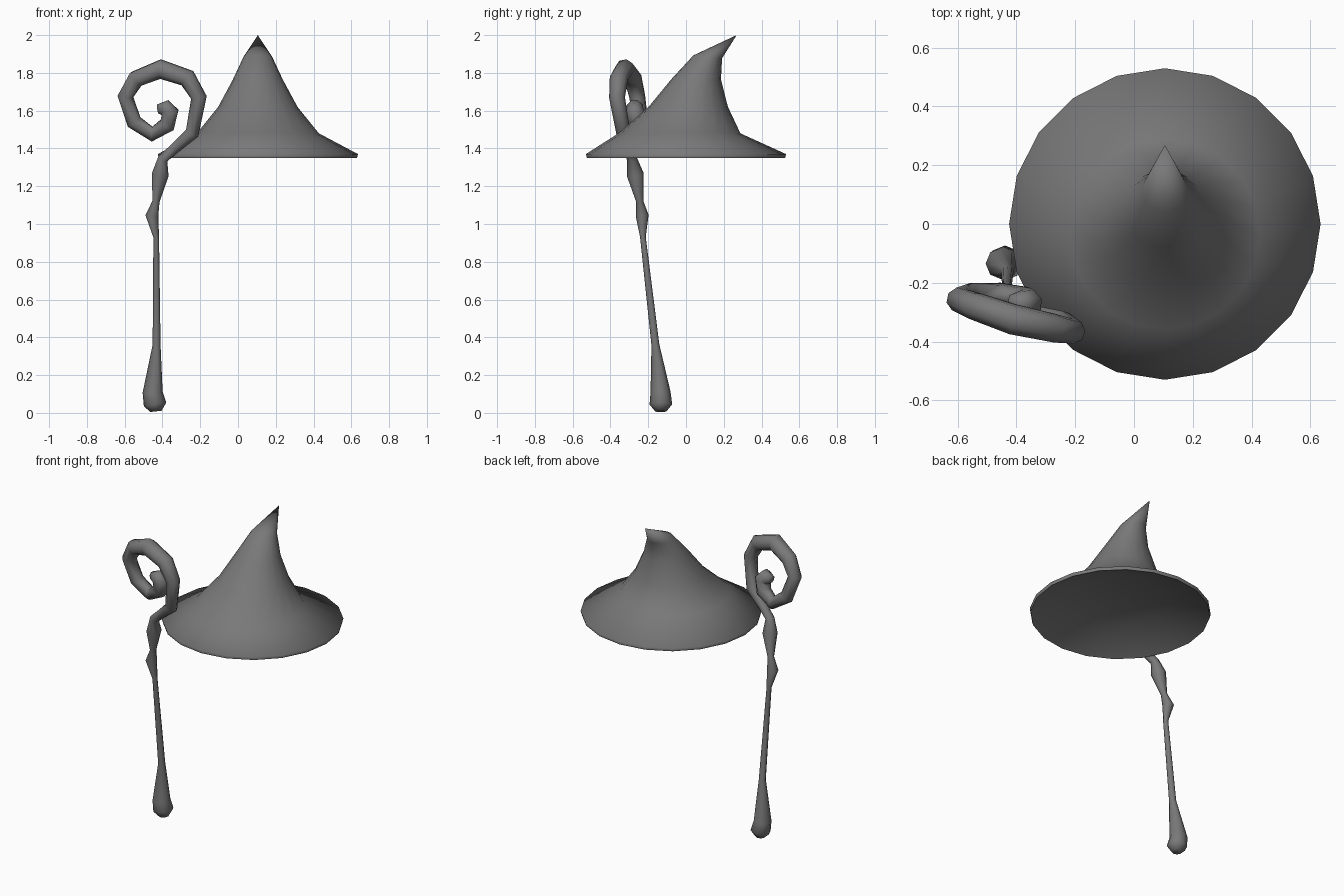
import bpy, bmesh
from math import cos, sin, tau, radians

if "Cube" in bpy.data.objects:
    bpy.data.objects.remove(bpy.data.objects["Cube"])

dark = bpy.data.materials.new("dark_grey")
dark.diffuse_color = (0.19, 0.19, 0.19, 1)
dark.use_nodes = True
dark.node_tree.nodes["Principled BSDF"].inputs["Base Color"].default_value = dark.diffuse_color


def finish(obj, angle):
    obj.data.materials.append(dark)
    bpy.ops.object.select_all(action='DESELECT')
    bpy.context.view_layer.objects.active = obj
    obj.select_set(True)
    bpy.ops.object.shade_smooth_by_angle(angle=radians(angle))


# Hat: 20-sided rings (centre y, z, radius, tilt) from the hollow of the
# underside, out round the brim and up the crown, leaning back to a point
SIDES, HAT_X = 20, 0.105
RINGS = [(-0.02, 1.46, 0.30, 0), (0, 1.35, 0.525, 0), (0, 1.37, 0.53, 0),
         (-0.035, 1.48, 0.323, 0), (0.012, 1.62, 0.21, 0),
         (0.053, 1.765, 0.132, 0), (0.115, 1.885, 0.076, -0.1)]
bm = bmesh.new()
loops = []
for cy, z, r, tilt in RINGS:
    loops.append([bm.verts.new((HAT_X + r * cos(i * tau / SIDES),
                                cy + r * sin(i * tau / SIDES),
                                z + tilt * r * sin(i * tau / SIDES)))
                  for i in range(SIDES)])
tip = bm.verts.new((HAT_X, 0.268, 2.0))
for i in range(SIDES):
    j = (i + 1) % SIDES
    for a, b in zip(loops, loops[1:]):
        bm.faces.new((a[i], a[j], b[j], b[i]))
    bm.faces.new((loops[-1][i], loops[-1][j], tip))
bm.faces.new(loops[0][::-1])
bmesh.ops.recalc_face_normals(bm, faces=bm.faces)
mesh = bpy.data.meshes.new("pointed_hat")
bm.to_mesh(mesh)
bm.free()
hat = bpy.data.objects.new("pointed_hat", mesh)
bpy.context.collection.objects.link(hat)
finish(hat, 85)

# Staff: tapered 8-sided tube (x, y, z, radius) from foot to inner end of the spiral
PATH = [
    (-0.435, -0.133, 0.008, 0.03), (-0.439, -0.133, 0.045, 0.06),
    (-0.452, -0.135, 0.11, 0.053), (-0.431, -0.162, 0.36, 0.021),
    (-0.433, -0.228, 0.93, 0.015), (-0.456, -0.232, 1.045, 0.034),
    (-0.434, -0.245, 1.12, 0.019), (-0.412, -0.268, 1.26, 0.045),
    (-0.398, -0.286, 1.345, 0.027), (-0.335, -0.305, 1.40, 0.028),
    (-0.243, -0.332, 1.48, 0.037), (-0.207, -0.365, 1.67, 0.042),
    (-0.268, -0.355, 1.772, 0.049), (-0.41, -0.325, 1.82, 0.053),
    (-0.54, -0.28, 1.768, 0.048), (-0.596, -0.258, 1.675, 0.043),
    (-0.55, -0.242, 1.54, 0.042), (-0.455, -0.24, 1.476, 0.04),
    (-0.375, -0.258, 1.525, 0.046), (-0.36, -0.27, 1.59, 0.05),
    (-0.385, -0.27, 1.615, 0.046), (-0.425, -0.265, 1.61, 0.025)]
curve = bpy.data.curves.new("staff_path", 'CURVE')
curve.dimensions = '3D'
curve.bevel_depth = 1.0
curve.bevel_resolution = 2
curve.use_fill_caps = True
spline = curve.splines.new('POLY')
spline.points.add(len(PATH) - 1)
for p, (x, y, z, r) in zip(spline.points, PATH):
    p.co = (x, y, z, 1)
    p.radius = r
staff = bpy.data.objects.new("curled_staff", curve)
bpy.context.collection.objects.link(staff)
bpy.ops.object.select_all(action='DESELECT')
bpy.context.view_layer.objects.active = staff
staff.select_set(True)
bpy.ops.object.convert(target='MESH')
staff = bpy.context.view_layer.objects.active

# Weld the end caps to the tube
bm = bmesh.new()
bm.from_mesh(staff.data)
bmesh.ops.remove_doubles(bm, verts=bm.verts, dist=0.0005)
bmesh.ops.recalc_face_normals(bm, faces=bm.faces)
bm.to_mesh(staff.data)
bm.free()
finish(staff, 100)
